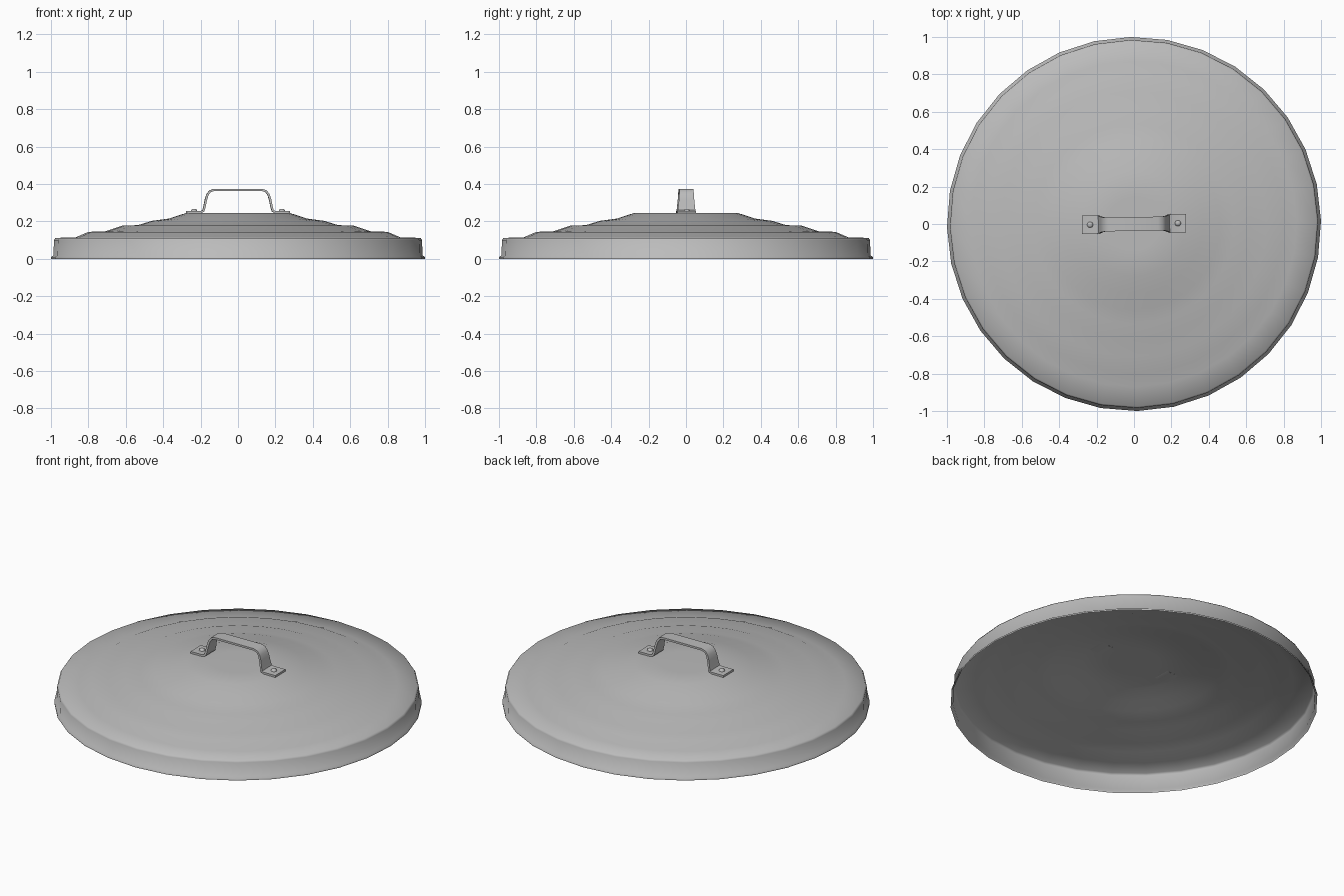
import bpy, bmesh, math
from mathutils import Matrix, Vector

cube = bpy.data.objects.get("Cube")
if cube:
    bpy.data.objects.remove(cube, do_unlink=True)

SIDES = 32
TURN = math.radians(1)

steel = bpy.data.materials.new("brushed grey metal")
steel.use_nodes = True
GREY = (0.5, 0.5, 0.5, 1)
steel.diffuse_color = GREY
steel.node_tree.nodes["Principled BSDF"].inputs["Base Color"].default_value = GREY


def finish(bm, name, angle):
    """Turn the bmesh into a smooth shaded object."""
    bmesh.ops.rotate(bm, verts=bm.verts, matrix=Matrix.Rotation(TURN, 3, 'Z'))
    mesh = bpy.data.meshes.new(name)
    bm.to_mesh(mesh)
    bm.free()
    mesh.materials.append(steel)
    obj = bpy.data.objects.new(name, mesh)
    bpy.context.collection.objects.link(obj)
    bpy.ops.object.select_all(action='DESELECT')
    obj.select_set(True)
    bpy.context.view_layer.objects.active = obj
    bpy.ops.object.shade_smooth_by_angle(angle=math.radians(angle))
    return obj


def lathe(bm, profile, sides, centre=(0, 0)):
    """Spin (radius, z) points from the outside in, closing the top with a fan."""
    rings = []
    for r, z in profile:
        rings.append([bm.verts.new((centre[0] + r * math.cos(math.tau * i / sides),
                                    centre[1] + r * math.sin(math.tau * i / sides), z))
                      for i in range(sides)])
    for low, high in zip(rings, rings[1:]):
        for i in range(sides):
            j = (i + 1) % sides
            bm.faces.new((low[i], low[j], high[j], high[i]))
    tip = bm.verts.new((*centre, profile[-1][1]))
    for i in range(sides):
        bm.faces.new((rings[-1][i], rings[-1][(i + 1) % sides], tip))


# Stepped lid with flared rim
bm = bmesh.new()
lathe(bm, [(1.0, 0.0), (1.0, 0.01), (0.987, 0.018), (0.984, 0.1), (0.976, 0.112),
           (0.87, 0.114), (0.8, 0.144), (0.71, 0.147), (0.62, 0.177), (0.535, 0.18),
           (0.46, 0.203), (0.37, 0.215), (0.28, 0.244), (0.14, 0.246)], SIDES)
finish(bm, "lid", 60)

# Bent strap handle: one half path (x, z, half width), mirrored
half = [(0.278, 0.25, 0.049), (0.2, 0.25, 0.049), (0.186, 0.256, 0.047),
        (0.18, 0.275, 0.045), (0.172, 0.315, 0.041), (0.164, 0.342, 0.039),
        (0.15, 0.361, 0.038), (0.128, 0.368, 0.037)]
path = half + [(-x, z, w) for x, z, w in reversed(half)]
THICK = 0.006
bm = bmesh.new()
sections = []
for i, (x, z, w) in enumerate(path):
    a = path[max(i - 1, 0)]
    b = path[min(i + 1, len(path) - 1)]
    along = Vector((b[0] - a[0], 0, b[1] - a[1])).normalized()
    side = Vector((-along.z, 0, along.x)) * THICK
    p = Vector((x, 0, z))
    across = Vector((0, w, 0))
    sections.append([bm.verts.new(v) for v in (p + side + across, p + side - across,
                                               p - side - across, p - side + across)])
for s, t in zip(sections, sections[1:]):
    for k in range(4):
        bm.faces.new((s[k], s[(k + 1) % 4], t[(k + 1) % 4], t[k]))
bm.faces.new(sections[0])
bm.faces.new(sections[-1])
bmesh.ops.recalc_face_normals(bm, faces=bm.faces)
finish(bm, "handle", 50)

# Domed rivets on the handle feet
for name, x in (("left_rivet", 0.235), ("right_rivet", -0.235)):
    bm = bmesh.new()
    lathe(bm, [(0.017, 0.254), (0.015, 0.262), (0.008, 0.267)], 10, (x, 0))
    finish(bm, name, 60)
